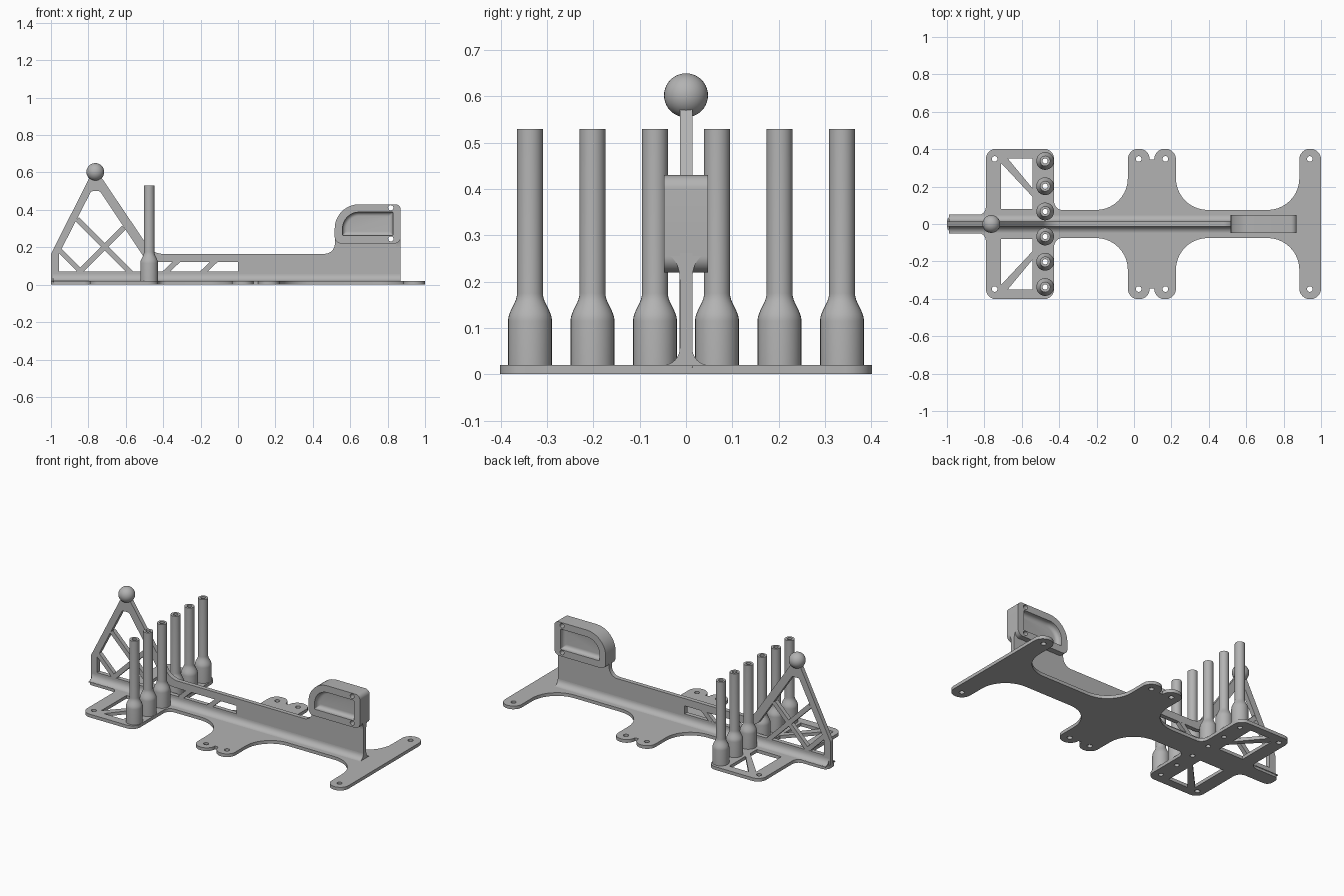
import bpy, bmesh
from math import sin, cos, pi, tan
from mathutils import Matrix, Vector

old = bpy.data.objects.get("Cube")
if old:
    bpy.data.objects.remove(old)

grey = bpy.data.materials.new("plain grey")
grey.use_nodes = True
grey.diffuse_color = (0.45, 0.45, 0.45, 1)
grey.node_tree.nodes["Principled BSDF"].inputs["Base Color"].default_value = grey.diffuse_color

UPRIGHT = Matrix.Rotation(pi / 2, 4, 'X')                       # outline x, y -> x, z
ALONG_X = Matrix(((0, 0, 1, 0), (1, 0, 0, 0), (0, 1, 0, 0), (0, 0, 0, 1)))  # outline -> y, z


def rounded(corners, steps=10):
    """Outline with each (x, y, radius) corner turned into an arc."""
    out = []
    for i, (x, y, r) in enumerate(corners):
        p = Vector((x, y))
        if r == 0:
            out.append(p)
            continue
        a = (Vector(corners[i - 1][:2]) - p).normalized()
        b = (Vector(corners[(i + 1) % len(corners)][:2]) - p).normalized()
        half = a.angle(b) / 2
        center = p + (a + b).normalized() * (r / sin(half))
        start = p + a * (r / tan(half)) - center
        sweep = pi - 2 * half
        if a.x * b.y - a.y * b.x > 0:
            sweep = -sweep
        for k in range(steps + 1):
            t = sweep * k / steps
            out.append(center + Vector((start.x * cos(t) - start.y * sin(t),
                                        start.x * sin(t) + start.y * cos(t))))
    return out


def circle(x, y, r, n=20):
    return [Vector((x + r * cos(2 * pi * k / n), y + r * sin(2 * pi * k / n))) for k in range(n)]


def finish(bm, name):
    bmesh.ops.remove_doubles(bm, verts=bm.verts, dist=0.00005)
    bmesh.ops.recalc_face_normals(bm, faces=bm.faces)
    mesh = bpy.data.meshes.new(name)
    bm.to_mesh(mesh)
    bm.free()
    mesh.materials.append(grey)
    ob = bpy.data.objects.new(name, mesh)
    bpy.context.collection.objects.link(ob)
    smooth(ob)
    return ob


def smooth(ob):
    bpy.ops.object.select_all(action='DESELECT')
    ob.select_set(True)
    bpy.context.view_layer.objects.active = ob
    bpy.ops.object.shade_smooth_by_angle(angle=0.6)


def prism(name, loops, half, matrix):
    """Extruded flat shape; inner loops become holes."""
    curve = bpy.data.curves.new(name, 'CURVE')
    curve.dimensions = '2D'
    curve.fill_mode = 'BOTH'
    curve.extrude = half
    for loop in loops:
        s = curve.splines.new('POLY')
        s.points.add(len(loop) - 1)
        for q, p in zip(s.points, loop):
            q.co = (p[0], p[1], 0, 1)
        s.use_cyclic_u = True
    temp = bpy.data.objects.new(name + " outline", curve)
    bpy.context.collection.objects.link(temp)
    deps = bpy.context.evaluated_depsgraph_get()
    mesh = bpy.data.meshes.new_from_object(temp.evaluated_get(deps))
    bm = bmesh.new()
    bm.from_mesh(mesh)
    bm.transform(matrix)
    bpy.data.objects.remove(temp)
    bpy.data.curves.remove(curve)
    bpy.data.meshes.remove(mesh)
    return finish(bm, name)


def loft(name, loops, closed=False):
    """Skin over matching loops; capped ends, or joined end to end."""
    bm = bmesh.new()
    rings = [[bm.verts.new(p) for p in loop] for loop in loops]
    n = len(rings[0])
    pairs = list(zip(rings, rings[1:])) + ([(rings[-1], rings[0])] if closed else [])
    for a, b in pairs:
        for k in range(n):
            bm.faces.new((a[k], a[(k + 1) % n], b[(k + 1) % n], b[k]))
    if not closed:
        bm.faces.new(rings[0])
        bm.faces.new(rings[-1])
    return finish(bm, name)


# Base plate, outlined on one side and mirrored
side = [(-1, .047, .035), (-.792, .047, .045), (-.792, .402, .055), (-.427, .402, .055),
        (-.427, .075, .045), (-.033, .075, .17), (-.033, .402, .056), (.082, .402, .056),
        (.084, .345, 0), (.108, .345, 0), (.11, .402, .056), (.224, .402, .056),
        (.224, .075, .17), (.884, .075, .17), (.884, .402, .057), (1, .402, .057)]
outline = rounded(side + [(x, -y, r) for x, y, r in reversed(side)])
tube_x, tube_ys = -.475, (.067, .202, .337)
windows = [[(-.675, .35), (-.542, .35), (-.542, .19)],
           [(-.71, .325), (-.71, .08), (-.542, .08), (-.542, .145)]]
holes = []
for m in (1, -1):
    holes += [[(x, y * m) for x, y in w] for w in windows]
    holes += [circle(x, .348 * m, .015) for x in (-.745, .025, .168, .94)]
    holes += [circle(tube_x, y * m, .014) for y in tube_ys]
prism("base_plate", [outline] + holes, .01, Matrix.Translation((0, 0, .01)))

# Upright fin with a long opening
fin = rounded([(-1, .01, 0), (-1, .165, .03), (-.79, .58, 0), (-.735, .58, 0),
               (-.455, .165, .1), (.518, .165, .055), (.518, .262, 0),
               (.87, .262, 0), (.87, .01, 0)])
opening = rounded([(-.957, .07, 0), (-.957, .165, .02), (-.785, .5, .015), (-.738, .5, .015),
                   (-.485, .12, .1), (0, .12, 0), (0, .07, 0)])
prism("fin", [fin, opening, circle(.817, .245, .014)], .0135, UPRIGHT)

# Diagonal braces across the opening
braces = [((-.86, .35), (-.57, .06)), ((-.61, .305), (-.86, .055)), ((-.975, .205), (-.825, .055)),
          ((-.4, .055), (-.315, .135)), ((-.2, .055), (-.115, .135))]
for i, (a, b) in enumerate(braces):
    a, b = Vector(a), Vector(b)
    w = (b - a).orthogonal().normalized() * .014
    prism(f"brace_{i + 1}", [[a + w, b + w, b - w, a - w]], .0132, UPRIGHT)

# Coved foot between fin and base
cove = [(.05 - .0365 * sin(t), .056 - .0365 * cos(t)) for t in [pi / 2 * k / 8 for k in range(9)]]
foot = [(.05, .015)] + cove
foot += [(-y, z) for y, z in reversed(foot)]
prism("fin_foot", [foot], .93, ALONG_X @ Matrix.Translation((0, 0, -.06)))

# Ball on the fin's peak
bm = bmesh.new()
bmesh.ops.create_uvsphere(bm, u_segments=32, v_segments=20, radius=.0475,
                          matrix=Matrix.Translation((-.763, 0, .6025)))
finish(bm, "ball")

# Hollow tubes with flared bases
flare = [(.0475 - .0195 * (1 - cos(pi * k / 8)) / 2, .115 + .06 * k / 8) for k in range(9)]
profile = [(.014, .01), (.0475, .01)] + flare + [(.028, .53), (.014, .53)]
for m in (1, -1):
    for i, y in enumerate(tube_ys):
        loft(f"{'left' if m > 0 else 'right'}_tube_{i + 1}",
             [[(p.x, p.y, z) for p in circle(tube_x, y * m, r, 28)] for r, z in profile], True)


# Head block, dished on both faces
def head_loop(inset, y):
    x0, x1, z0, z1 = .517 + inset, .87 - inset, .22 + inset, .43 - inset
    shape = [(x0, z0, .035), (x1, z0, .035), (x1, z1, .03), (x0, z1, .13)]
    return [(p.x, y, p.y) for p in rounded([(x, z, max(r - inset, .006)) for x, z, r in shape])]


dish = [(.042 + .022 * (1 - cos(t)), .0355 - .022 * sin(t))
        for t in [pi / 2 * k / 6 for k in range(7)]]
section = list(reversed(dish)) + [(.042, .048), (0, .048)]
section += [(i, -y) for i, y in reversed(section)]
head = loft("head_block", [head_loop(i, y) for i, y in section])

# Screw holes through the head
bm = bmesh.new()
for z in (.245, .411):
    bmesh.ops.create_cone(bm, cap_ends=True, segments=20, radius1=.014, radius2=.014, depth=.3,
                          matrix=Matrix.Translation((.817, 0, z)) @ UPRIGHT)
cutter = finish(bm, "screw_hole_cutter")
cutter.hide_render = True
cutter.hide_set(True)
bore = head.modifiers.new("screw holes", 'BOOLEAN')
bore.operation = 'DIFFERENCE'
bore.solver = 'EXACT'
bore.object = cutter
bpy.context.view_layer.objects.active = head
bpy.ops.object.modifier_apply(modifier=bore.name)
bpy.data.objects.remove(cutter)
smooth(head)

# Coved gusset blending the head into the fin's end
curve_in = [(.0475 - .034 * sin(t), .205 + .055 * cos(t)) for t in [pi / 2 * k / 8 for k in range(9)]]
curve_in = [(.0135 + .034 * (1 - sin(t)), .26 - .055 * (1 - cos(t)))
            for t in [pi / 2 * k / 8 for k in range(9)]]
neck = curve_in + [(-y, z) for y, z in reversed(curve_in)]
prism("head_gusset", [neck], .0125, ALONG_X @ Matrix.Translation((0, 0, .8575)))
